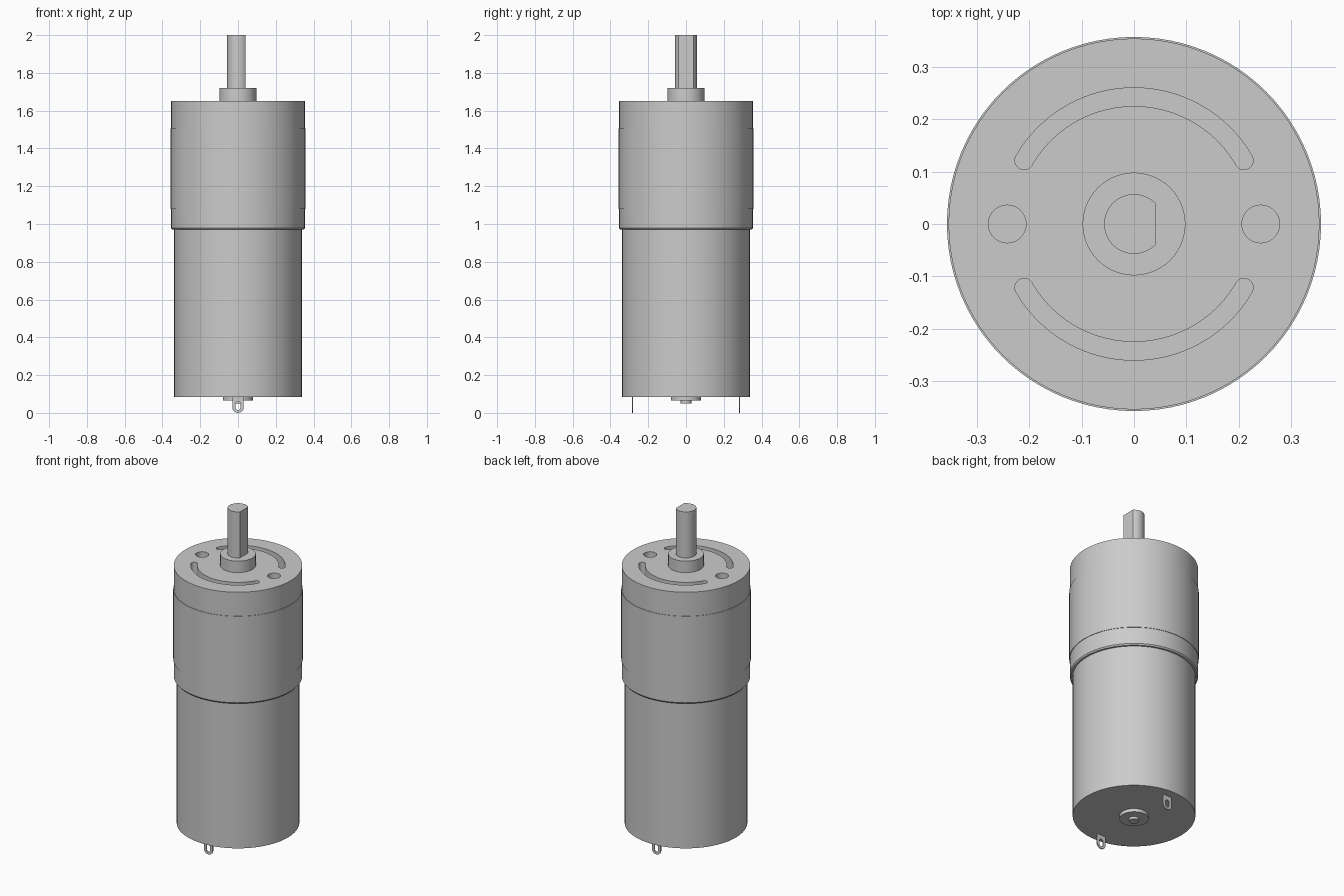
import bpy, bmesh
from math import sin, cos, pi, radians, asin
from mathutils import Matrix

if "Cube" in bpy.data.objects:
    bpy.data.objects.remove(bpy.data.objects["Cube"])

SEG = 96


def finish(ob):
    bpy.ops.object.select_all(action='DESELECT')
    ob.select_set(True)
    bpy.context.view_layer.objects.active = ob
    bpy.ops.object.shade_smooth_by_angle(angle=radians(30))


def lathe(name, profile):
    """Revolve (radius, z) points about the z axis."""
    bm = bmesh.new()
    vs = [bm.verts.new((r, 0, z)) for r, z in profile]
    es = [bm.edges.new(p) for p in zip(vs, vs[1:])]
    bmesh.ops.spin(bm, geom=vs + es, cent=(0, 0, 0), axis=(0, 0, 1),
                   angle=2 * pi, steps=SEG, use_merge=True)
    bmesh.ops.remove_doubles(bm, verts=bm.verts, dist=1e-5)
    bmesh.ops.recalc_face_normals(bm, faces=bm.faces)
    me = bpy.data.meshes.new(name)
    bm.to_mesh(me)
    bm.free()
    ob = bpy.data.objects.new(name, me)
    bpy.context.collection.objects.link(ob)
    return ob


def plate(name, loops, thickness, matrix):
    """Extrude filled 2D loops (inner loops are holes) evenly about z = 0."""
    cu = bpy.data.curves.new(name, 'CURVE')
    cu.dimensions, cu.fill_mode, cu.extrude = '2D', 'BOTH', thickness / 2
    for pts in loops:
        sp = cu.splines.new('POLY')
        sp.points.add(len(pts) - 1)
        for p, (x, y) in zip(sp.points, pts):
            p.co = (x, y, 0, 1)
        sp.use_cyclic_u = True
    tmp = bpy.data.objects.new(name + "_outline", cu)
    bpy.context.collection.objects.link(tmp)
    dg = bpy.context.evaluated_depsgraph_get()
    me = bpy.data.meshes.new_from_object(tmp.evaluated_get(dg))
    bpy.data.objects.remove(tmp)
    bm = bmesh.new()
    bm.from_mesh(me)
    bmesh.ops.remove_doubles(bm, verts=bm.verts, dist=1e-5)
    bmesh.ops.recalc_face_normals(bm, faces=bm.faces)
    bm.transform(matrix)
    bm.to_mesh(me)
    bm.free()
    me.name = name
    ob = bpy.data.objects.new(name, me)
    bpy.context.collection.objects.link(ob)
    return ob


def arc(cx, cy, r, a0, a1, n):
    return [(cx + r * cos(a0 + (a1 - a0) * i / n),
             cy + r * sin(a0 + (a1 - a0) * i / n)) for i in range(n + 1)]


# motor can with its rear bearing boss and shaft stub
motor = lathe("motor_can", [(0, 0.05), (0.028, 0.05), (0.028, 0.065), (0.08, 0.065),
                            (0.08, 0.085), (0.338, 0.085), (0.338, 0.975), (0, 0.975)])
finish(motor)

# gearbox housing with slightly proud middle sleeve and front boss
gearbox = lathe("gearbox", [(0, 0.97), (0.348, 0.97), (0.354, 0.978), (0.354, 1.08),
                            (0.357, 1.08), (0.357, 1.505), (0.354, 1.505), (0.354, 1.65),
                            (0.098, 1.65), (0.098, 1.72), (0, 1.72)])

# mounting holes and curved slots cut into the front face
cutters = []
DEPTH = 0.08
at_top = Matrix.Translation((0, 0, 1.65))
a0, a1 = radians(30), radians(150)
for s in (1, -1):
    hole = arc(0.242 * s, 0, 0.036, 0, 2 * pi, 40)[:-1]
    cutters.append(plate("hole_cutter", [hole], 2 * DEPTH, at_top))
    R, w = 0.2425, 0.0175
    slot = (arc(0, 0, R + w, a0, a1, 40)
            + arc(R * cos(a1), R * sin(a1), w, a1, a1 + pi, 10)[1:-1]
            + arc(0, 0, R - w, a1, a0, 40)
            + arc(R * cos(a0), R * sin(a0), w, a0 + pi, a0 + 2 * pi, 10)[1:-1])
    spin = Matrix.Rotation(0 if s > 0 else pi, 4, 'Z')
    cutters.append(plate("slot_cutter", [slot], 2 * DEPTH, at_top @ spin))
bpy.context.view_layer.objects.active = gearbox
for c in cutters:
    c.hide_render = True
    mod = gearbox.modifiers.new("cut", 'BOOLEAN')
    mod.operation, mod.solver, mod.object = 'DIFFERENCE', 'EXACT', c
    bpy.ops.object.modifier_apply(modifier=mod.name)
for c in cutters:
    bpy.data.objects.remove(c)
finish(gearbox)

# D-shaped output shaft, flat facing +x
half = pi / 2 - asin(0.041 / 0.057)
shaft = plate("output_shaft", [arc(0, 0, 0.057, half, 2 * pi - half, 56)], 0.29,
              Matrix.Translation((0, 0, 1.855)))
finish(shaft)

# two solder terminals with rounded ends and slotted eyes
tab = arc(0, 0.03, 0.03, pi, 2 * pi, 20) + [(0.03, 0.09), (-0.03, 0.09)]
eye = arc(0, 0.028, 0.013, pi, 2 * pi, 12) + arc(0, 0.047, 0.013, 0, pi, 12)
for label, y in (("front", -0.283), ("back", 0.283)):
    finish(plate("terminal_" + label, [tab, eye], 0.006,
                 Matrix.Translation((0, y, 0)) @ Matrix.Rotation(pi / 2, 4, 'X')))
